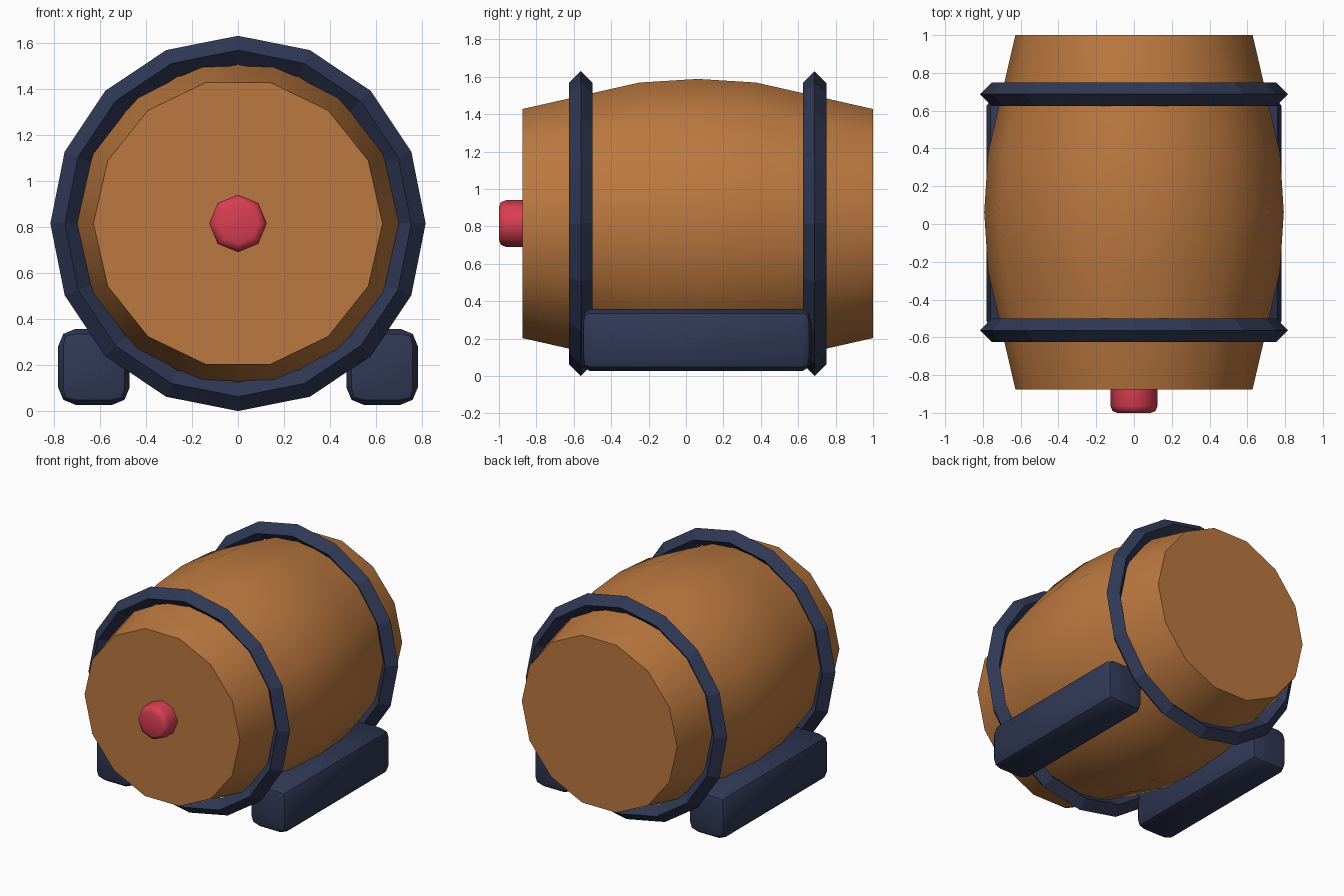
import bpy, bmesh, math
from mathutils import Matrix

if "Cube" in bpy.data.objects:
    bpy.data.objects.remove(bpy.data.objects["Cube"])

AXIS_Z = 0.815


def material(name, rgb):
    m = bpy.data.materials.new(name)
    m.diffuse_color = (*rgb, 1)
    m.use_nodes = True
    m.node_tree.nodes["Principled BSDF"].inputs["Base Color"].default_value = m.diffuse_color
    return m


WOOD = material("brown wood", (0.497, 0.188, 0.050))
IRON = material("navy", (0.029, 0.040, 0.091))
RED = material("red", (0.69, 0.048, 0.084))


def finish(name, bm, mat, angle=None):
    bmesh.ops.recalc_face_normals(bm, faces=bm.faces)
    me = bpy.data.meshes.new(name)
    bm.to_mesh(me)
    bm.free()
    me.materials.append(mat)
    ob = bpy.data.objects.new(name, me)
    bpy.context.collection.objects.link(ob)
    if angle:
        bpy.ops.object.select_all(action='DESELECT')
        ob.select_set(True)
        bpy.context.view_layer.objects.active = ob
        bpy.ops.object.shade_smooth_by_angle(angle=math.radians(angle))
    return ob


def lathe(profile, sides, closed):
    """Spin (radius, y) points around the barrel's axis."""
    bm = bmesh.new()
    rings = []
    for r, y in profile:
        angles = [2 * math.pi * i / sides for i in range(sides)]
        rings.append([bm.verts.new((r * math.cos(a), y, AXIS_Z + r * math.sin(a)))
                      for a in angles])
    pairs = list(zip(rings, rings[1:]))
    if closed:
        pairs.append((rings[-1], rings[0]))
    else:
        bm.faces.new(rings[0])
        bm.faces.new(rings[-1])
    for a, b in pairs:
        for i in range(sides):
            j = (i + 1) % sides
            bm.faces.new((a[i], a[j], b[j], b[i]))
    return bm


# Bulging barrel with flat ends
barrel = [(0.628, -0.875), (0.773, -0.25), (0.793, 0.0625), (0.773, 0.375), (0.628, 1.0)]
finish("barrel", lathe(barrel, 14, False), WOOD, 30)

# Diamond-section hoops
for name, y in (("front_hoop", -0.5625), ("back_hoop", 0.6875)):
    ring = [(0.815, y), (0.7525, y + 0.0625), (0.69, y), (0.7525, y - 0.0625)]
    finish(name, lathe(ring, 16, True), IRON)

# Rounded plug on the front end
plug = [(0.088, -1.0), (0.114, -0.99), (0.125, -0.962), (0.125, -0.86)]
finish("plug", lathe(plug, 8, False), RED, 50)

# Bevelled runners on either side
Y_SCALE = 0.6
for name, side in (("left_runner", -1), ("right_runner", 1)):
    bm = bmesh.new()
    bmesh.ops.create_cube(bm, size=1, matrix=Matrix.Diagonal((0.31, 1.23 / Y_SCALE, 0.33, 1)))
    bmesh.ops.bevel(bm, geom=bm.edges[:], offset=0.075, segments=2,
                    profile=0.5, affect='EDGES')
    bmesh.ops.scale(bm, vec=(1, Y_SCALE, 1), verts=bm.verts)
    bmesh.ops.translate(bm, vec=(side * 0.626, 0.055, 0.192), verts=bm.verts)
    finish(name, bm, IRON, 30)
